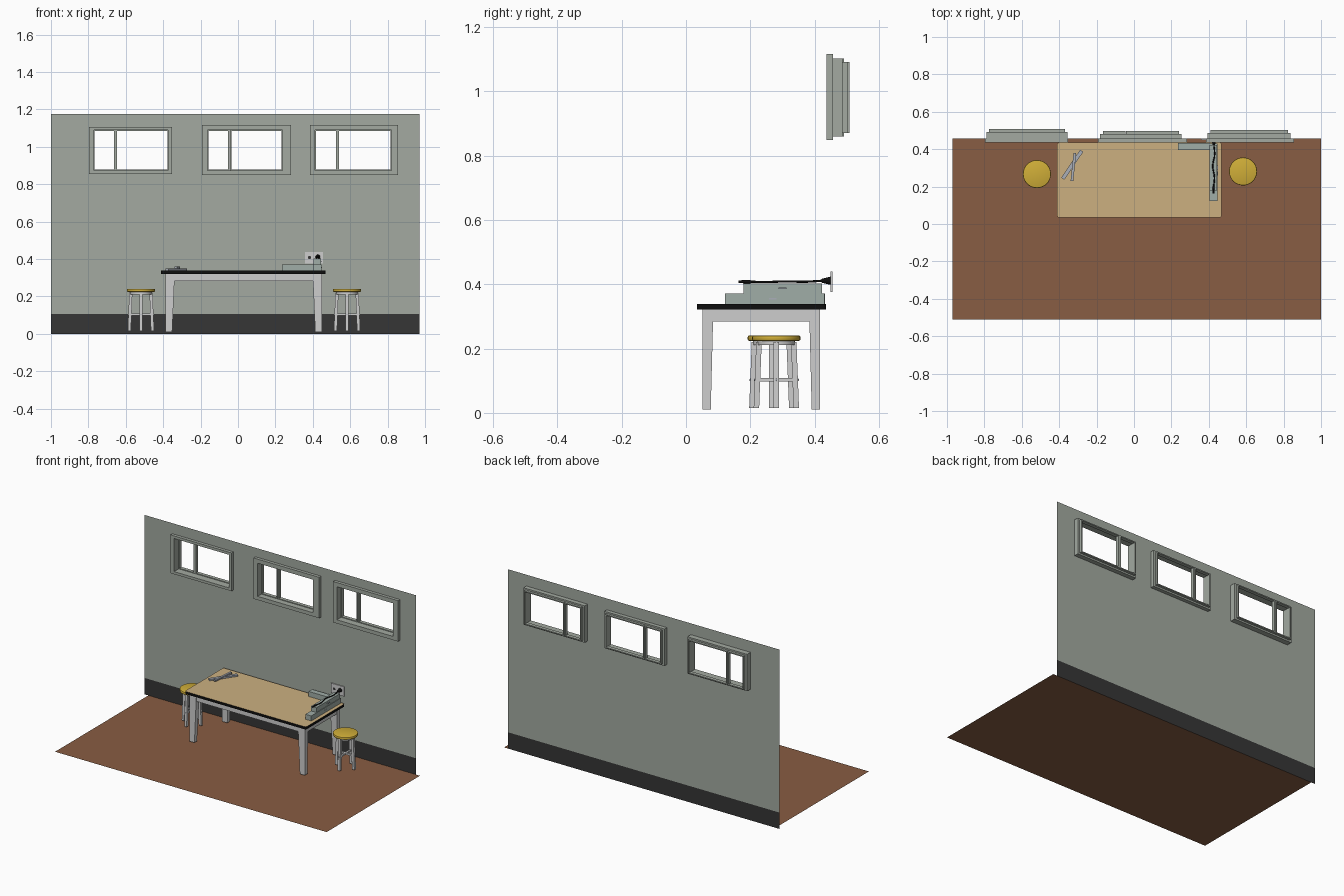
import bpy, bmesh, math
from mathutils import Vector, Matrix

if "Cube" in bpy.data.objects:
    bpy.data.objects.remove(bpy.data.objects["Cube"])


def material(name, r, g, b):
    m = bpy.data.materials.new(name)
    lin = [((c / 255 + 0.055) / 1.055) ** 2.4 for c in (r, g, b)]
    m.diffuse_color = (*lin, 1)
    m.use_nodes = True
    m.node_tree.nodes["Principled BSDF"].inputs["Base Color"].default_value = m.diffuse_color
    return m


WALL = material("sage grey paint", 163, 170, 161)
DARK = material("charcoal", 54, 54, 54)
FLOOR = material("brown floor", 137, 93, 67)
WOOD = material("tan wood", 204, 176, 128)
BLACK = material("black", 14, 14, 14)
LEG = material("light grey", 206, 206, 206)
SEAT = material("mustard yellow", 208, 174, 56)
METAL = material("blue grey metal", 170, 175, 184)
CASE = material("pale green grey", 160, 173, 167)


def finish(name, bm, *mats, smooth=False):
    me = bpy.data.meshes.new(name)
    bmesh.ops.recalc_face_normals(bm, faces=bm.faces)
    bm.to_mesh(me)
    bm.free()
    ob = bpy.data.objects.new(name, me)
    bpy.context.collection.objects.link(ob)
    for m in mats:
        me.materials.append(m)
    if smooth:
        bpy.context.view_layer.objects.active = ob
        ob.select_set(True)
        bpy.ops.object.shade_smooth_by_angle(angle=math.radians(40))
        ob.select_set(False)
    return ob


def loft(name, rings, mat, closed=False):
    """Join equal loops of points; capped at the ends or closed into a ring."""
    bm = bmesh.new()
    rows = [[bm.verts.new(p) for p in r] for r in rings]
    n = len(rows[0])
    pairs = list(zip(rows, rows[1:])) + ([(rows[-1], rows[0])] if closed else [])
    for a, b in pairs:
        for i in range(n):
            bm.faces.new((a[i], a[(i + 1) % n], b[(i + 1) % n], b[i]))
    if not closed:
        bm.faces.new(rows[0])
        bm.faces.new(rows[-1])
    return finish(name, bm, mat)


def rect(x0, x1, y0, y1, z):
    return [(x0, y0, z), (x1, y0, z), (x1, y1, z), (x0, y1, z)]


def box(name, x0, x1, y0, y1, z0, z1, mat):
    return loft(name, [rect(x0, x1, y0, y1, z0), rect(x0, x1, y0, y1, z1)], mat)


def bar(name, x, y, z, length, w, h, angle, mat):
    ob = box(name, -length / 2, length / 2, -w / 2, w / 2, 0, h, mat)
    ob.data.transform(Matrix.Translation((x, y, z)) @ Matrix.Rotation(math.radians(angle), 4, 'Z'))
    return ob


def frame(name, outer, inner, y0, y1, mat):
    def ring(r, y):
        x0, x1, z0, z1 = r
        return [(x0, y, z0), (x1, y, z0), (x1, y, z1), (x0, y, z1)]
    return loft(name, [ring(outer, y0), ring(outer, y1), ring(inner, y1), ring(inner, y0)], mat, True)


def cone(name, r0, r1, a, b, mat, seg=24, bevel=0):
    """Round part from point a to point b."""
    a, b = Vector(a), Vector(b)
    bm = bmesh.new()
    bmesh.ops.create_cone(bm, cap_ends=True, segments=seg, radius1=r0, radius2=r1, depth=(b - a).length)
    if bevel:
        rim = [e for e in bm.edges if abs(e.verts[0].co.z - e.verts[1].co.z) < 1e-6]
        bmesh.ops.bevel(bm, geom=rim, offset=bevel, segments=2, affect='EDGES', profile=0.5)
    q = (b - a).to_track_quat('Z', 'Y').to_matrix().to_4x4()
    bm.transform(Matrix.Translation((a + b) / 2) @ q)
    return finish(name, bm, mat, smooth=True)


# floor
bm = bmesh.new()
bm.faces.new([bm.verts.new(p) for p in rect(-0.97, 1.0, -0.51, 0.457, 0)])
finish("floor", bm, FLOOR)

# wall sheet with a dark lower band and three window openings
WY = 0.457
# each window: opening left, opening right, mullion centre, trim left, trim right, depth shift
windows = [(-0.77, -0.373, -0.655, -0.797, -0.353, 0.0),
           (-0.163, 0.237, -0.045, -0.193, 0.283, -0.01),
           (0.412, 0.82, 0.532, 0.385, 0.856, -0.005)]
Z0, Z1 = 0.873, 1.09
xs = sorted([-1.0, 0.97] + [w[0] for w in windows] + [w[1] for w in windows])
zs = [0, 0.107, Z0, Z1, 1.176]
bm = bmesh.new()
grid = [[bm.verts.new((x, WY, z)) for x in xs] for z in zs]
for j in range(4):
    for i in range(len(xs) - 1):
        if j == 2 and i % 2:
            continue
        f = bm.faces.new((grid[j][i], grid[j][i + 1], grid[j + 1][i + 1], grid[j + 1][i]))
        f.material_index = 1 if j == 0 else 0
finish("wall", bm, WALL, DARK)

# windows: inner trim, outer casing and two sashes
for n, (a, b, m, t0, t1, dy) in enumerate(windows, 1):
    zt0, zt1 = (0.856, 1.107) if n == 1 else (0.849, 1.117)
    frame(f"window_trim_{n}", (t0, t1, zt0, zt1), (a, b, Z0, Z1), 0.437, WY, WALL)
    frame(f"window_casing_{n}", (a - 0.018, b + 0.018, 0.86, 1.102), (a, b, Z0, Z1), WY, 0.492 + dy, WALL)
    for side, s0, s1 in (("left", a - 0.004, m - 0.001), ("right", m + 0.001, b + 0.004)):
        frame(f"window_sash_{side}_{n}", (s0, s1, Z0 - 0.002, Z1 + 0.002),
              (s0 + 0.008, s1 - 0.008, Z0 + 0.005, Z1 - 0.005), 0.485 + dy, 0.508 + dy, WALL)

# table top: tan upper face, black edge, rounded corners
bm = bmesh.new()
bmesh.ops.create_cube(bm, size=1)
bm.transform(Matrix.Translation((0.029, 0.235, 0.33)) @ Matrix.Diagonal((0.88, 0.402, 0.017, 1)))
up = [e for e in bm.edges if abs(e.verts[0].co.z - e.verts[1].co.z) > 0.01]
bmesh.ops.bevel(bm, geom=up, offset=0.012, segments=3, affect='EDGES', profile=0.5)
bm.normal_update()
for f in bm.faces:
    f.material_index = 0 if f.normal.z > 0.5 else 1
finish("table_top", bm, WOOD, BLACK)

# table apron and tapered legs
TX0, TX1, TY0, TY1 = -0.388, 0.449, 0.051, 0.417
for nm, y in (("front", TY0 + 0.002), ("back", TY1 - 0.017)):
    box(f"apron_{nm}", TX0 + 0.03, TX1 - 0.03, y, y + 0.015, 0.284, 0.322, LEG)
for nm, x in (("left", TX0 + 0.002), ("right", TX1 - 0.017)):
    box(f"apron_{nm}", x, x + 0.015, TY0 + 0.02, TY1 - 0.02, 0.284, 0.322, LEG)
for nx, x, sx in (("left", TX0, 1), ("right", TX1, -1)):
    for ny, y, sy in (("front", TY0, 1), ("back", TY1, -1)):
        loft(f"table_leg_{ny}_{nx}",
             [rect(x, x + sx * 0.036, y, y + sy * 0.026, 0.01),
              rect(x, x + sx * 0.05, y, y + sy * 0.034, 0.322)], LEG)

# stools
for nm, cx, cy in (("left", -0.519, 0.267), ("right", 0.583, 0.281)):
    cone(f"stool_seat_{nm}", 0.075, 0.075, (cx, cy, 0.224), (cx, cy, 0.241), SEAT, 32, 0.005)
    cone(f"stool_ring_{nm}", 0.058, 0.058, (cx, cy, 0.211), (cx, cy, 0.224), LEG)
    for k in range(4):
        dx, dy = ((1, 0), (0, 1), (-1, 0), (0, -1))[k]
        h = 0.0085
        rings = []
        for r, z in ((0.062, 0.015), (0.054, 0.22)):
            px, py = cx + dx * r, cy + dy * r
            rings.append(rect(px - h, px + h, py - h, py + h, z))
        loft(f"stool_leg_{nm}_{k + 1}", rings, LEG)
        o, i = 0.07, 0.06
        cone(f"stool_bolt_{nm}_{k + 1}", 0.004, 0.003, (cx + dx * i, cy + dy * i, 0.103),
             (cx + dx * o, cy + dy * o, 0.103), METAL, 8)
    bar(f"stool_brace_x_{nm}", cx, cy, 0.098, 0.112, 0.011, 0.011, 0, LEG)
    bar(f"stool_brace_y_{nm}", cx, cy, 0.0975, 0.112, 0.011, 0.011, 90, LEG)

# crossed metal bars on the table
bar("lower_metal_bar", -0.33, 0.317, 0.339, 0.18, 0.02, 0.01, 56, METAL)
bar("upper_metal_bar", -0.324, 0.305, 0.349, 0.15, 0.014, 0.01, 84, METAL)

# long cases stacked on the table
box("low_case_back", 0.235, 0.405, 0.396, 0.432, 0.339, 0.372, CASE)
box("low_case_side", 0.404, 0.446, 0.122, 0.43, 0.339, 0.372, CASE)
box("upper_case_side", 0.404, 0.443, 0.179, 0.423, 0.372, 0.403, CASE)
for nm, y, z in (("lower", 0.27, 0.355), ("upper", 0.3, 0.388)):
    box(f"case_latch_{nm}", 0.44, 0.448, y - 0.012, y + 0.012, z - 0.002, z + 0.002, METAL)

# wall outlet, plug and cable
box("outlet_plate", 0.358, 0.455, 0.450, 0.456, 0.376, 0.439, LEG)
cone("outlet_socket", 0.009, 0.009, (0.382, 0.451, 0.408), (0.382, 0.449, 0.408), DARK, 12)
cone("plug", 0.006, 0.013, (0.427, 0.422, 0.411), (0.427, 0.451, 0.411), BLACK, 16)
cone("cable_end", 0.004, 0.006, (0.425, 0.163, 0.408), (0.425, 0.2, 0.408), BLACK, 12)
cu = bpy.data.curves.new("cable", 'CURVE')
cu.dimensions = '3D'
cu.bevel_depth = 0.0035
cu.bevel_resolution = 2
cu.resolution_u = 6
sp = cu.splines.new('BEZIER')
pts = [(0.425, 0.195, 0.408), (0.43, 0.25, 0.407), (0.421, 0.31, 0.409), (0.431, 0.37, 0.408), (0.427, 0.425, 0.411)]
sp.bezier_points.add(len(pts) - 1)
for p, co in zip(sp.bezier_points, pts):
    p.co = co
    p.handle_left_type = p.handle_right_type = 'AUTO'
cu.materials.append(BLACK)
bpy.context.collection.objects.link(bpy.data.objects.new("cable", cu))
